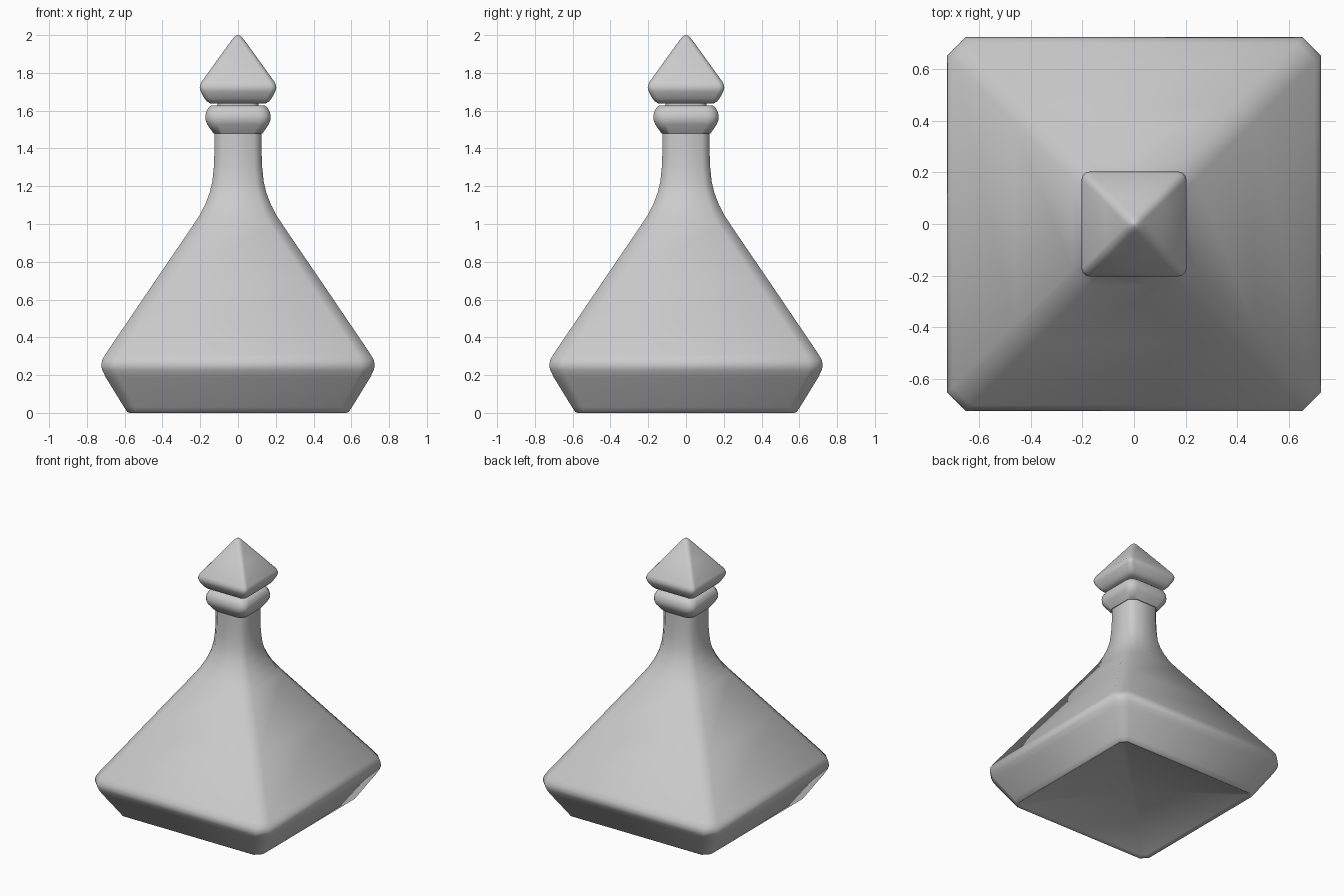
import bpy, bmesh, math


def ring_points(half, corner, z, segs):
    """Square cross-section with chamfered (segs=1) or rounded corners."""
    c = min(corner, half * 0.9)
    pts = []
    for q in range(4):
        a0 = q * math.pi / 2
        sx, sy = [(1, 1), (-1, 1), (-1, -1), (1, -1)][q]
        for i in range(segs + 1):
            a = a0 + i / segs * math.pi / 2
            pts.append((sx * (half - c) + c * math.cos(a),
                        sy * (half - c) + c * math.sin(a), z))
    return pts


def square_loft(name, profile, segs):
    """Skin a (half width, corner size, z) profile and cap both ends."""
    bm = bmesh.new()
    rings = [[bm.verts.new(p) for p in ring_points(h, c, z, segs)] for h, c, z in profile]
    n = len(rings[0])
    for a, b in zip(rings, rings[1:]):
        for i in range(n):
            j = (i + 1) % n
            bm.faces.new((a[i], a[j], b[j], b[i]))
    bm.faces.new(rings[0][::-1])
    bm.faces.new(rings[-1])
    bmesh.ops.recalc_face_normals(bm, faces=bm.faces)
    mesh = bpy.data.meshes.new(name)
    bm.to_mesh(mesh)
    bm.free()
    obj = bpy.data.objects.new(name, mesh)
    bpy.context.collection.objects.link(obj)
    bpy.ops.object.select_all(action='DESELECT')
    obj.select_set(True)
    bpy.context.view_layer.objects.active = obj
    bpy.ops.object.shade_smooth_by_angle(angle=math.radians(50))
    return obj


# Pyramid body flowing into the neck, with a shallow pyramid hollow in the base
square_loft("bottle_body", [
    (0.02, 0.01, 0.075), (0.555, 0.03, 0.012), (0.572, 0.035, 0.0),
    (0.585, 0.045, 0.004), (0.603, 0.055, 0.03), (0.70, 0.07, 0.188),
    (0.718, 0.07, 0.225), (0.724, 0.07, 0.25), (0.719, 0.07, 0.28),
    (0.702, 0.07, 0.31), (0.465, 0.07, 0.66), (0.24, 0.065, 0.99),
    (0.204, 0.06, 1.045), (0.173, 0.05, 1.105), (0.150, 0.045, 1.165),
    (0.136, 0.042, 1.225), (0.128, 0.04, 1.30), (0.125, 0.04, 1.38),
    (0.125, 0.04, 1.49)], 1)

# Collar ring at the mouth
square_loft("neck_collar", [
    (0.118, 0.04, 1.48), (0.130, 0.05, 1.48), (0.163, 0.055, 1.527),
    (0.171, 0.058, 1.548), (0.173, 0.058, 1.568), (0.169, 0.058, 1.592),
    (0.158, 0.055, 1.614), (0.142, 0.05, 1.627), (0.10, 0.045, 1.629)], 3)

# Stem between collar and stopper
square_loft("stopper_stem", [(0.108, 0.045, 1.60), (0.108, 0.045, 1.66)], 3)

# Pyramid stopper
square_loft("stopper", [
    (0.10, 0.03, 1.638), (0.147, 0.03, 1.639), (0.165, 0.03, 1.649),
    (0.178, 0.03, 1.665), (0.198, 0.03, 1.702), (0.203, 0.03, 1.724),
    (0.196, 0.03, 1.748), (0.11, 0.027, 1.868), (0.036, 0.024, 1.97),
    (0.022, 0.02, 1.988), (0.010, 0.009, 1.997), (0.002, 0.001, 2.0)], 3)
